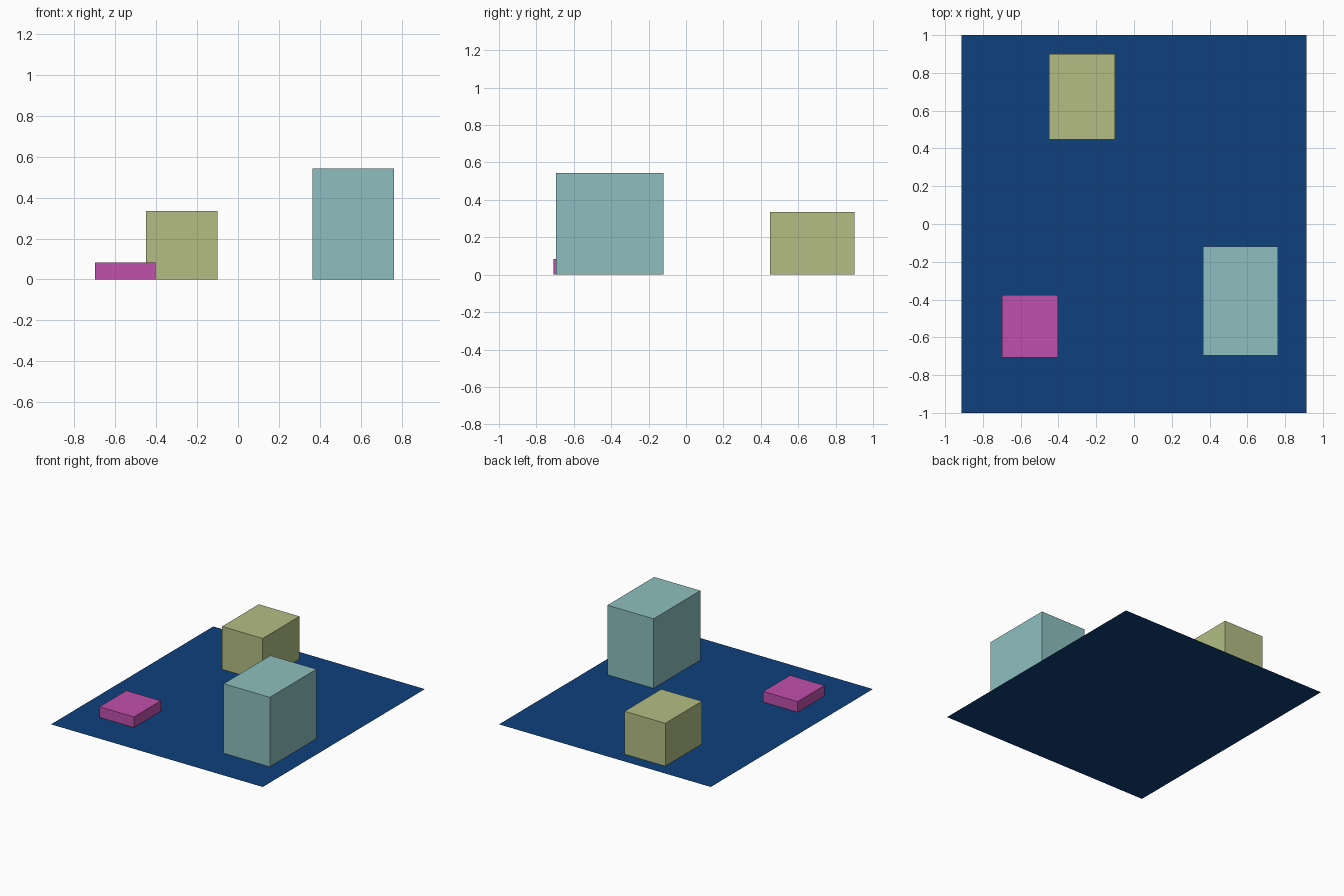
import bpy
import bmesh
from mathutils import Matrix, Vector

cube = bpy.data.objects.get("Cube")
if cube:
    bpy.data.objects.remove(cube, do_unlink=True)


def srgb(r, g, b):
    """8-bit sRGB to linear RGBA."""
    lin = [c / 12.92 if c <= 0.04045 else ((c + 0.055) / 1.055) ** 2.4
           for c in (r / 255, g / 255, b / 255)]
    return (*lin, 1.0)


def material(name, colour):
    mat = bpy.data.materials.new(name)
    mat.use_nodes = True
    mat.diffuse_color = colour
    bsdf = next(n for n in mat.node_tree.nodes if n.type == 'BSDF_PRINCIPLED')
    bsdf.inputs["Base Color"].default_value = colour
    return mat


def add_object(name, bm, mat):
    mesh = bpy.data.meshes.new(name)
    bm.to_mesh(mesh)
    bm.free()
    mesh.materials.append(mat)
    obj = bpy.data.objects.new(name, mesh)
    bpy.context.collection.objects.link(obj)
    return obj


def add_box(name, low, high, mat):
    """Axis-aligned box between two corners."""
    low, high = Vector(low), Vector(high)
    bm = bmesh.new()
    bmesh.ops.create_cube(bm, size=1)
    bmesh.ops.scale(bm, vec=high - low, verts=bm.verts)
    obj = add_object(name, bm, mat)
    obj.location = (low + high) / 2
    return obj


# Flat ground sheet
bm = bmesh.new()
bmesh.ops.create_grid(bm, x_segments=1, y_segments=1, size=1,
                      matrix=Matrix.Diagonal((0.914, 1, 1, 1)))
add_object("ground_sheet", bm, material("deep blue", srgb(14, 64, 124)))

# Blocks, lifted a hair so their undersides do not flicker with the sheet
LIFT = 0.0005
add_box("tall_block", (0.364, -0.696, LIFT), (0.762, -0.12, 0.543),
        material("pale teal", srgb(142, 191, 191)))
add_box("medium_block", (-0.451, 0.448, LIFT), (-0.10, 0.90, 0.335),
        material("olive green", srgb(179, 190, 132)))
add_box("low_block", (-0.70, -0.708, LIFT), (-0.403, -0.377, 0.083),
        material("magenta", srgb(192, 80, 171)))
